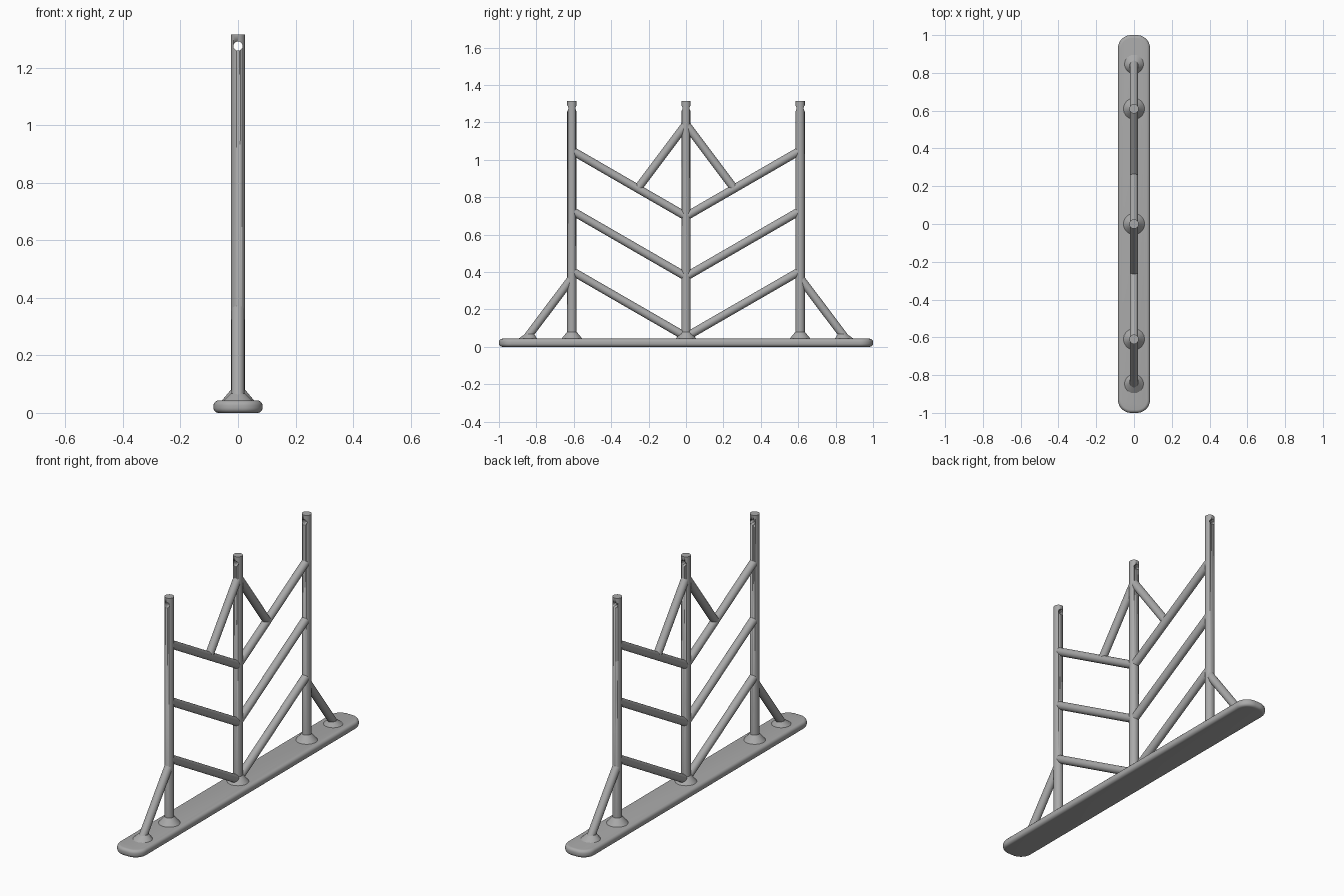
import bpy, bmesh, math
from mathutils import Vector

if "Cube" in bpy.data.objects:
    bpy.data.objects.remove(bpy.data.objects["Cube"], do_unlink=True)

metal = bpy.data.materials.new("grey_metal")
metal.use_nodes = True
GREY = (0.4, 0.4, 0.4, 1)
metal.diffuse_color = GREY
metal.node_tree.nodes["Principled BSDF"].inputs["Base Color"].default_value = GREY

BASE_TOP, HEIGHT, POST_Y = 0.043, 1.315, 0.61
POST_R, BAR_R = 0.025, 0.022


def finish(obj, name, angle=35):
    obj.name = name
    obj.data.materials.append(metal)
    bpy.ops.object.select_all(action='DESELECT')
    obj.select_set(True)
    bpy.context.view_layer.objects.active = obj
    bpy.ops.object.shade_smooth_by_angle(angle=math.radians(angle))
    return obj


def tube(name, start, end, radius):
    """Round bar between two (y, z) points in the x = 0 plane."""
    a, b = Vector((0, *start)), Vector((0, *end))
    bpy.ops.mesh.primitive_cylinder_add(
        vertices=32, radius=radius, depth=(b - a).length, location=(a + b) / 2,
        rotation=(b - a).to_track_quat('Z', 'Y').to_euler())
    return finish(bpy.context.object, name)


def flare(name, y, r_low, r_top, z_top, shift=0):
    """Conical weld collar on the base, its top optionally leaning along y."""
    z_low = BASE_TOP - 0.005
    bpy.ops.mesh.primitive_cone_add(
        vertices=32, radius1=r_low, radius2=r_top, depth=z_top - z_low,
        location=(0, y, (z_low + z_top) / 2))
    obj = bpy.context.object
    for v in obj.data.vertices:
        if v.co.z > 0:
            v.co.y += shift
    return finish(obj, name)


# Base plate: rounded rectangle with rounded rims
bm = bmesh.new()
bmesh.ops.create_cube(bm, size=1)
bmesh.ops.scale(bm, vec=(0.17, 2, BASE_TOP), verts=bm.verts)
bmesh.ops.translate(bm, vec=(0, 0, BASE_TOP / 2), verts=bm.verts)
upright = [e for e in bm.edges if abs(e.verts[0].co.z - e.verts[1].co.z) > 0.01]
bmesh.ops.bevel(bm, geom=upright, offset=0.07, segments=10, profile=0.5, affect='EDGES')
rims = [e for e in bm.edges if abs(e.verts[0].co.z - e.verts[1].co.z) < 0.001]
bmesh.ops.bevel(bm, geom=rims, offset=0.017, segments=5, profile=0.5, affect='EDGES')
mesh = bpy.data.meshes.new("base_plate")
bm.to_mesh(mesh)
bm.free()
base = bpy.data.objects.new("base_plate", mesh)
bpy.context.collection.objects.link(base)
finish(base, "base_plate")

# Posts with a pin hole near the top, and collars at the foot
for label, y in (("front", -POST_Y), ("middle", 0), ("back", POST_Y)):
    post = tube(label + "_post", (y, 0.02), (y, HEIGHT), POST_R)
    drill = tube(label + "_hole_cutter", (y - 0.1, 1.275), (y + 0.1, 1.275), 0.016)
    drill.hide_render = True
    drill.hide_set(True)
    cut = post.modifiers.new("pin_hole", 'BOOLEAN')
    cut.object = drill
    cut.operation = 'DIFFERENCE'
    cut.solver = 'EXACT'
    bpy.context.view_layer.objects.active = post
    bpy.ops.object.modifier_apply(modifier=cut.name)
    bpy.data.objects.remove(drill, do_unlink=True)
    flare(label + "_post_collar", y, 0.06, POST_R, 0.08)

# Mirrored rails and braces
for label, s in (("front", -1), ("back", 1)):
    for level, z in (("lower", 0.053), ("middle", 0.375), ("upper", 0.697)):
        tube(f"{label}_{level}_rail", (0, z), (s * POST_Y, z + 0.352), BAR_R)
    tube(label + "_peak_brace", (0, 1.19), (s * 0.258, 0.846), BAR_R)
    tube(label + "_foot_brace", (s * POST_Y, 0.368), (s * 0.862, 0.033), BAR_R)
    flare(label + "_foot_collar", s * 0.848, 0.055, 0.025, 0.068, -s * 0.012)
